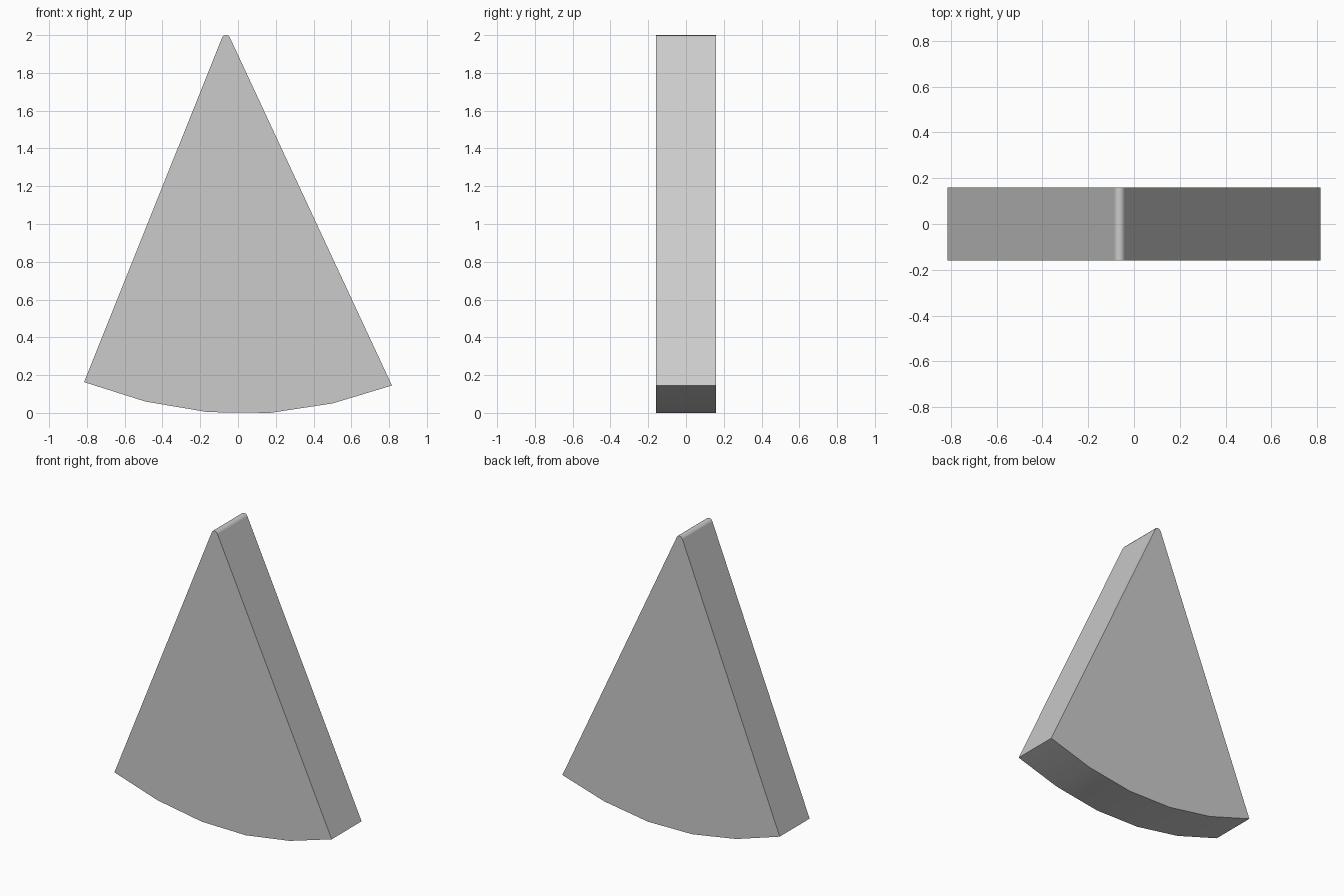
import bpy
import bmesh

if "Cube" in bpy.data.objects:
    bpy.data.objects.remove(bpy.data.objects["Cube"])

HALF = 0.16  # half thickness in y

# Outline in x, z: faceted curved base, then the small rounded tip
base = [(-0.815, 0.163), (-0.49, 0.06), (-0.16, 0.004),
        (0.17, 0.0), (0.5, 0.05), (0.815, 0.145)]
tip = [(-0.042, 1.985), (-0.05, 1.997), (-0.063, 2.0),
       (-0.077, 1.997), (-0.085, 1.985)]
outline = base + tip

bm = bmesh.new()
front = [bm.verts.new((x, -HALF, z)) for x, z in outline]
back = [bm.verts.new((x, HALF, z)) for x, z in outline]
bm.faces.new(front)
bm.faces.new(back[::-1])

# Rim: the curved base and tip are smooth, the straight sides stay flat
n = len(outline)
flat_sides = (len(base) - 1, n - 1)
for i in range(n):
    j = (i + 1) % n
    face = bm.faces.new((front[i], back[i], back[j], front[j]))
    face.smooth = i not in flat_sides
bmesh.ops.recalc_face_normals(bm, faces=bm.faces)

# Keep the front and back borders crisp
for edge in bm.edges:
    if edge.calc_face_angle() > 1.0:
        edge.smooth = False

mesh = bpy.data.meshes.new("wedge")
bm.to_mesh(mesh)
bm.free()
wedge = bpy.data.objects.new("wedge", mesh)
bpy.context.collection.objects.link(wedge)
